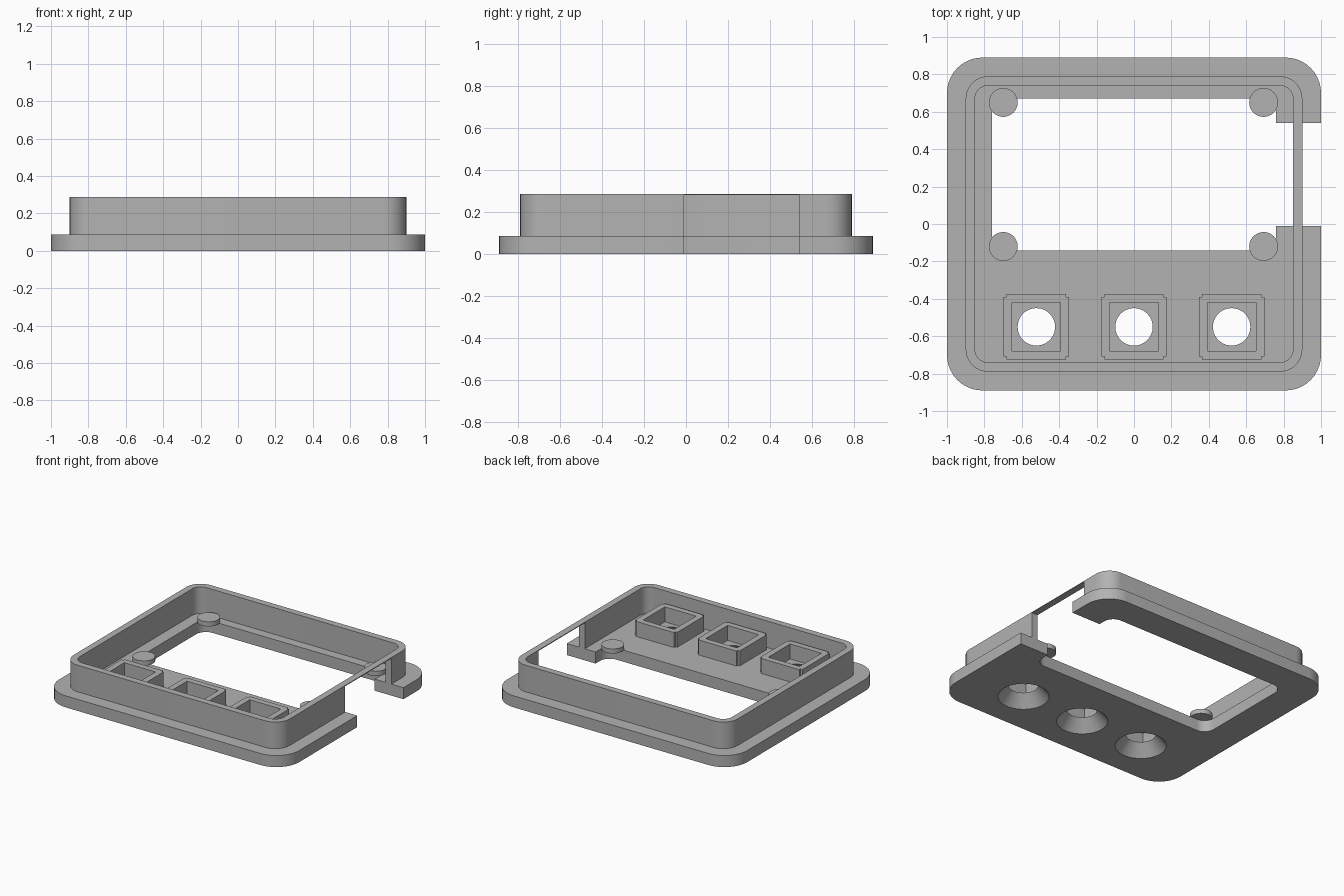
import bpy, bmesh, math

cube = bpy.data.objects.get("Cube")
if cube:
    bpy.data.objects.remove(cube, do_unlink=True)

grey = bpy.data.materials.new("plain_grey")
grey.use_nodes = True
colour = (0.45, 0.45, 0.45, 1)
grey.diffuse_color = colour
grey.node_tree.nodes["Principled BSDF"].inputs["Base Color"].default_value = colour

PLATE_TOP, WALL_TOP = 0.087, 0.287


def rounded_rect(x0, x1, y0, y1, r, steps=10):
    """Counter-clockwise outline with rounded corners."""
    points = []
    corners = [(x1 - r, y1 - r), (x0 + r, y1 - r), (x0 + r, y0 + r), (x1 - r, y0 + r)]
    for i, (cx, cy) in enumerate(corners):
        for s in range(steps + 1):
            a = math.pi / 2 * (i + s / steps)
            points.append((cx + r * math.cos(a), cy + r * math.sin(a)))
    return points


def rect(x0, x1, y0, y1):
    return [(x0, y0), (x1, y0), (x1, y1), (x0, y1)]


def circle(cx, cy, r, n=48):
    return [(cx + r * math.cos(2 * math.pi * i / n),
             cy + r * math.sin(2 * math.pi * i / n)) for i in range(n)]


def loft(name, low, high, z0, z1):
    """Closed solid between two outlines with equal point counts."""
    bm = bmesh.new()
    a = [bm.verts.new((x, y, z0)) for x, y in low]
    b = [bm.verts.new((x, y, z1)) for x, y in high]
    bm.faces.new(a[::-1])
    bm.faces.new(b)
    for i in range(len(a)):
        j = (i + 1) % len(a)
        bm.faces.new((a[i], a[j], b[j], b[i]))
    bmesh.ops.recalc_face_normals(bm, faces=bm.faces)
    mesh = bpy.data.meshes.new(name)
    bm.to_mesh(mesh)
    bm.free()
    mesh.materials.append(grey)
    obj = bpy.data.objects.new(name, mesh)
    bpy.context.collection.objects.link(obj)
    return obj


def prism(name, outline, z0, z1):
    return loft(name, outline, outline, z0, z1)


def finish(obj, cutters=()):
    """Subtract the cutters, remove them, then smooth the curved sides."""
    bpy.ops.object.select_all(action='DESELECT')
    bpy.context.view_layer.objects.active = obj
    obj.select_set(True)
    for cutter in cutters:
        cutter.hide_render = True
        mod = obj.modifiers.new("cut", 'BOOLEAN')
        mod.operation, mod.solver, mod.object = 'DIFFERENCE', 'EXACT', cutter
        bpy.ops.object.modifier_apply(modifier=mod.name)
        bpy.data.objects.remove(cutter, do_unlink=True)
    bpy.ops.object.shade_smooth_by_angle(angle=math.radians(30))


def side_notch():
    return prism("notch_cutter", rect(0.755, 1.2, -0.01, 0.54), -0.1, WALL_TOP - 0.006)


button_xs = (-0.522, 0, 0.522)
button_y = -0.55

# Base plate with window, side notch and countersunk button holes
plate = prism("base_plate", rounded_rect(-1, 1, -0.89, 0.89, 0.19), 0, PLATE_TOP)
cuts = [prism("window_cutter", rounded_rect(-0.76, 0.76, -0.143, 0.67, 0.08), -0.1, 0.2),
        side_notch()]
slope = (0.175 - 0.1) / PLATE_TOP
for x in button_xs:
    extra = 0.02
    cuts.append(loft("hole_cutter",
                     circle(x, button_y, 0.175 + slope * extra),
                     circle(x, button_y, 0.1 - slope * extra),
                     -extra, PLATE_TOP + extra))
finish(plate, cuts)

# Raised rim, bridged by a thin strip above the notch
rim = prism("raised_rim", rounded_rect(-0.9, 0.9, -0.79, 0.79, 0.12), PLATE_TOP, WALL_TOP)
finish(rim, [prism("rim_cutter", rounded_rect(-0.85, 0.85, -0.74, 0.74, 0.07), 0, 0.4),
             side_notch()])

# Square button sockets with stepped corners
h, n = 0.175, 0.016
stepped = [(h, h - n), (h - n, h - n), (h - n, h)]
for i, x in enumerate(button_xs):
    outline = []
    for k in range(4):
        c, s = round(math.cos(k * math.pi / 2)), round(math.sin(k * math.pi / 2))
        outline += [(x + c * px - s * py, button_y + s * px + c * py) for px, py in stepped]
    socket = prism(f"button_socket_{i + 1}", outline, PLATE_TOP, 0.2)
    finish(socket, [prism("socket_cutter", rect(x - 0.13, x + 0.13, button_y - 0.13,
                                                button_y + 0.13), 0, 0.4)])

# Round support posts at the window corners
for side, x in (("left", 0.693), ("right", -0.699)):
    for end, y in (("back", 0.65), ("front", -0.12)):
        finish(prism(f"{end}_{side}_post", circle(x, y, 0.077), PLATE_TOP, 0.122))
